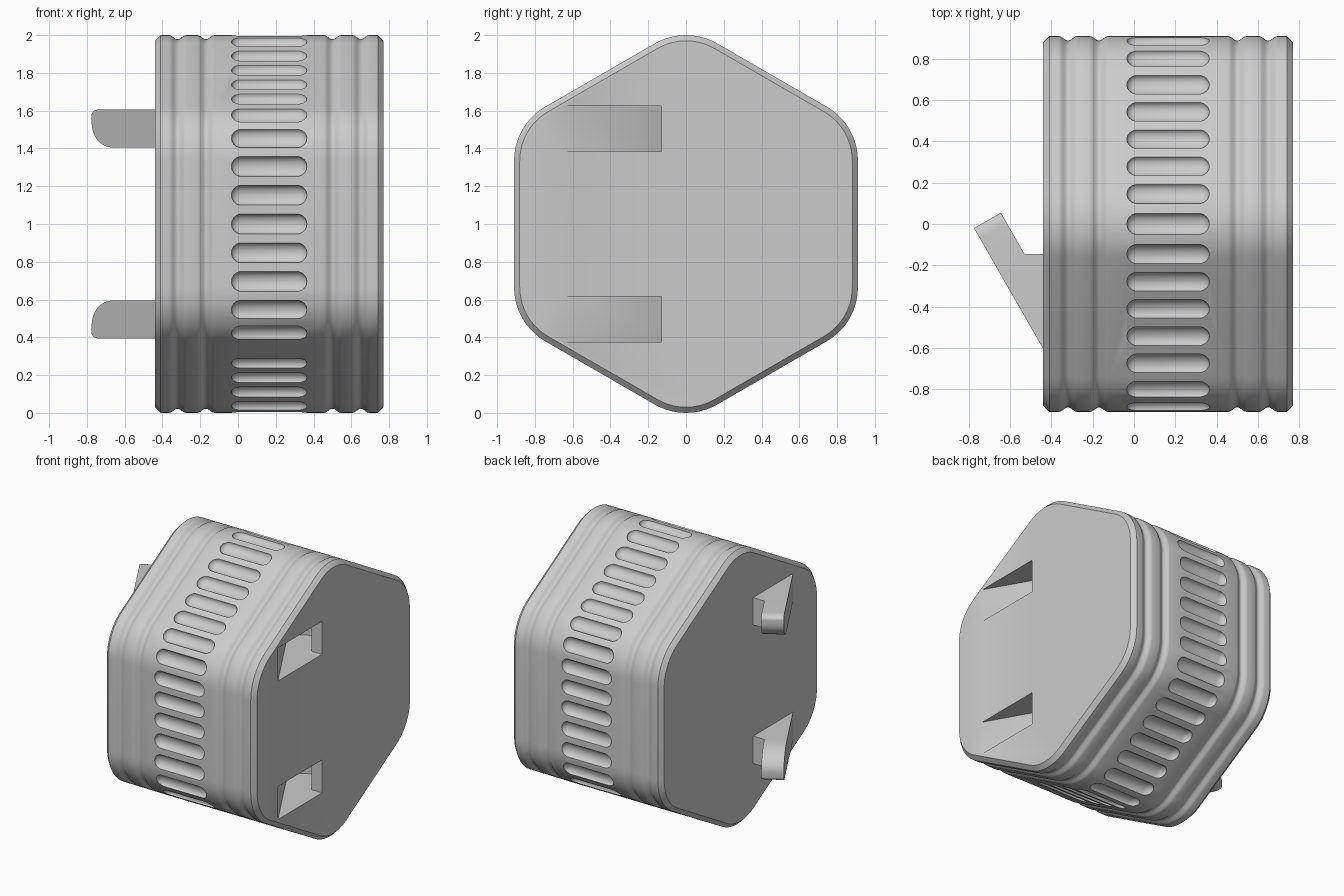
import bpy, bmesh, math
from mathutils import Vector, Matrix

cube = bpy.data.objects.get("Cube")
if cube:
    bpy.data.objects.remove(cube, do_unlink=True)

grey = bpy.data.materials.new("light_grey")
grey.use_nodes = True
colour = (0.6, 0.6, 0.6, 1)
grey.diffuse_color = colour
grey.node_tree.nodes["Principled BSDF"].inputs["Base Color"].default_value = colour

X0, X1 = -0.44, 0.77            # end faces
MID = (X0 + X1) / 2
HUB, ROUND = 0.67, 0.33         # corner centres of the hexagon, corner radius


def make_object(name, bm):
    bmesh.ops.recalc_face_normals(bm, faces=bm.faces)
    mesh = bpy.data.meshes.new(name)
    bm.to_mesh(mesh)
    bm.free()
    mesh.materials.append(grey)
    obj = bpy.data.objects.new(name, mesh)
    bpy.context.collection.objects.link(obj)
    return obj


def smooth(obj):
    bpy.ops.object.select_all(action='DESELECT')
    obj.select_set(True)
    bpy.context.view_layer.objects.active = obj
    bpy.ops.object.shade_smooth_by_angle(angle=math.radians(32))


def polar(radius, a):
    return Vector((0, radius * math.cos(a), radius * math.sin(a)))


def prism(bm, points, offset):
    """Solid from a flat outline, extruded by an offset."""
    low = [bm.verts.new(p) for p in points]
    high = [bm.verts.new(p + offset) for p in points]
    n = len(points)
    bm.faces.new(low)
    bm.faces.new(high[::-1])
    for i in range(n):
        j = (i + 1) % n
        bm.faces.new((low[i], low[j], high[j], high[i]))


# Body: rounded hexagon swept along x, with chamfered ends and grooves
def ring(x, inset, steps=10):
    points = []
    for k in range(6):
        corner = math.radians(90 + 60 * k)
        for i in range(steps + 1):
            a = corner + math.radians(-30 + 60 * i / steps)
            points.append(polar(HUB, corner) + polar(ROUND - inset, a) + Vector((x, 0, 1)))
    return points


profile = [(X0, 0.03), (X0 + 0.03, 0)]
for centre in (-0.485, -0.335, 0.335, 0.485):
    for i in range(-5, 6):
        t = i / 5
        profile.append((MID + centre + 0.045 * t, 0.011 * (1 + math.cos(math.pi * t))))
profile += [(X1 - 0.03, 0), (X1, 0.03)]

bm = bmesh.new()
rings = [[bm.verts.new(p) for p in ring(x, d)] for x, d in profile]
for a, b in zip(rings, rings[1:]):
    for i in range(len(a)):
        j = (i + 1) % len(a)
        bm.faces.new((a[i], a[j], b[j], b[i]))
bm.faces.new(rings[0])
bm.faces.new(rings[-1][::-1])
body = make_object("body", bm)


# Grip slots: capsules spaced evenly around the outline
def outline_at(s):
    """Point and outward angle at a distance along the hexagon."""
    arc = ROUND * math.pi / 6
    k, s = divmod(s, 2 * arc + HUB)
    corner = math.radians(90 + 60 * k)
    nxt = corner + math.pi / 3
    if s < arc:
        a = corner + s / ROUND
        base = polar(HUB, corner)
    elif s < arc + HUB:
        a = corner + math.pi / 6
        base = polar(HUB, corner).lerp(polar(HUB, nxt), (s - arc) / HUB)
    else:
        a = corner + math.pi / 6 + (s - arc - HUB) / ROUND
        base = polar(HUB, nxt)
    return base + polar(ROUND, a) + Vector((MID, 0, 1)), a


bm = bmesh.new()
SLOTS = 40
perimeter = 2 * math.pi * ROUND + 6 * HUB
for n in range(SLOTS):
    point, angle = outline_at(perimeter * n / SLOTS)
    ball = bmesh.ops.create_uvsphere(bm, u_segments=20, v_segments=9, radius=0.053)["verts"]
    place = Matrix.Translation(point) @ Matrix.Rotation(angle, 4, 'X')
    for v in ball:
        x = v.co.z + math.copysign(0.147, v.co.z)
        v.co = place @ Vector((x, v.co.x * 0.7, v.co.y))
slot_cutter = make_object("slot_cutter", bm)

# Hook shape shared by the pegs and the sockets
ALONG = Vector((-0.497, 0.868, 0))
ACROSS = Vector((0.868, 0.497, 0))
LENGTH, THICK, SPLIT = 0.674, 0.15, 0.45


def hook_root(bm, x, z0, z1, grow=0.0, back=0.02):
    start = Vector((x, -0.605 - grow, z0))
    bend = start + ALONG * SPLIT
    points = [start, bend, bend + ACROSS * (THICK + grow),
              Vector((x - 0.091, -0.145 + grow, z0)),
              Vector((x + back, -0.145 + grow, z0)),
              Vector((x + back, -0.605 - grow, z0))]
    prism(bm, points, Vector((0, 0, z1 - z0)))


def hook_tip(bm, x, side):
    """Finger with a broad inner and a small outer rounded corner."""
    flat = [(SPLIT - 0.01, -0.1)]
    for rs, rz, z_sign in ((0.22, 0.13, -1), (0.06, 0.03, 1)):
        arc = []
        for i in range(9):
            a = math.pi / 2 * i / 8
            arc.append((LENGTH - rs + rs * math.sin(a),
                        z_sign * (0.1 - rz + rz * math.cos(a))))
        flat += arc if z_sign < 0 else arc[::-1]
    flat.append((SPLIT - 0.01, 0.1))
    start = Vector((x, -0.605, 1 + side * 0.505))
    points = [start + ALONG * s + Vector((0, 0, side * z)) for s, z in flat]
    prism(bm, points, ACROSS * THICK)


# Sockets: slanted, undercut pockets in the +x end
bm = bmesh.new()
for side in (-1, 1):
    mid = 1 + side * 0.505
    a = Vector((X1, -0.64, mid - 0.12))
    tip = a + ALONG * 0.73
    far = tip + ACROSS * 0.18
    neck = far + ALONG * ((-0.13 - far.y) / ALONG.y)
    edge = Vector((X1 + 0.1, -0.13, a.z))
    prism(bm, [a, tip, far, neck, edge, Vector((X1 + 0.1, -0.64, a.z))],
          Vector((0, 0, 0.24)))
socket_cutter = make_object("socket_cutter", bm)

# Cut the slots and sockets, then drop the cutters
for cutter in (slot_cutter, socket_cutter):
    cutter.hide_render = True
    cut = body.modifiers.new(cutter.name, 'BOOLEAN')
    cut.operation = 'DIFFERENCE'
    cut.solver = 'EXACT'
    cut.object = cutter
graph = bpy.context.evaluated_depsgraph_get()
body.data = bpy.data.meshes.new_from_object(body.evaluated_get(graph))
body.modifiers.clear()
for cutter in (slot_cutter, socket_cutter):
    bpy.data.objects.remove(cutter, do_unlink=True)
smooth(body)

# Pegs on the -x end, mirrored about mid height
for name, side in (("upper_peg", 1), ("lower_peg", -1)):
    bm = bmesh.new()
    mid = 1 + side * 0.505
    hook_root(bm, X0, mid - 0.1, mid + 0.1)
    hook_tip(bm, X0, side)
    smooth(make_object(name, bm))
